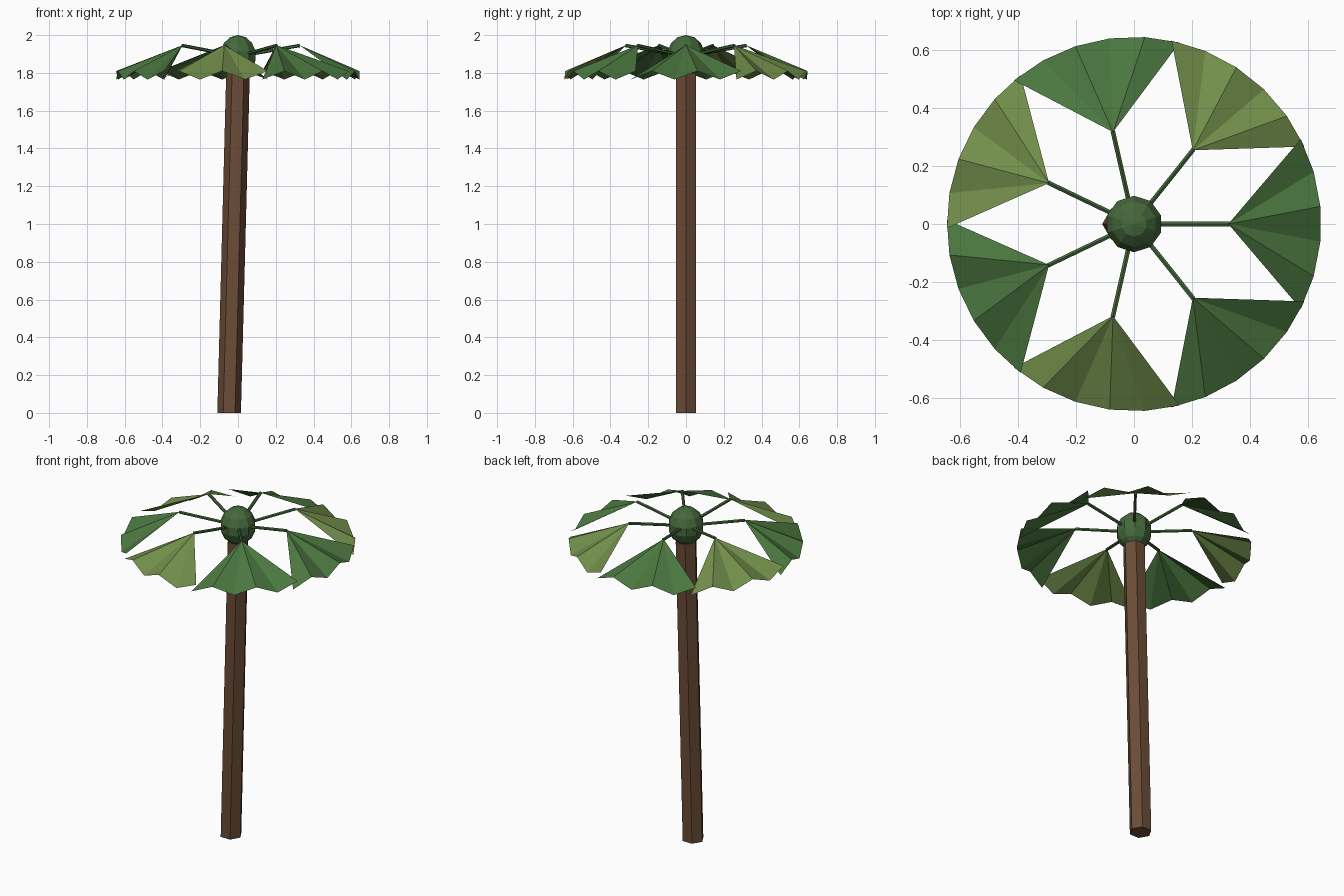
import bpy, bmesh
from math import pi, cos, sin, radians
from mathutils import Vector

if "Cube" in bpy.data.objects:
    bpy.data.objects.remove(bpy.data.objects["Cube"])


def material(name, rgb):
    m = bpy.data.materials.new(name)
    m.diffuse_color = (*rgb, 1)
    m.use_nodes = True
    m.node_tree.nodes["Principled BSDF"].inputs["Base Color"].default_value = m.diffuse_color
    return m


BARK = material("bark", (0.147, 0.072, 0.038))
GREEN = material("green", (0.070, 0.185, 0.050))
LIGHT = material("light_green", (0.165, 0.270, 0.070))
STEM = material("stem_green", (0.060, 0.140, 0.045))


def make(name, bm, mat):
    mesh = bpy.data.meshes.new(name)
    bm.normal_update()
    bm.to_mesh(mesh)
    bm.free()
    mesh.materials.append(mat)
    ob = bpy.data.objects.new(name, mesh)
    bpy.context.collection.objects.link(ob)
    return ob


def polar(r, a, z):
    return Vector((r * cos(a), r * sin(a), z))


# leaning hexagonal trunk with level ends
bm = bmesh.new()
low, top = Vector((-0.047, 0, 0)), Vector((0, 0, 1.8))
rings = [[bm.verts.new(c + polar(0.0625, i * pi / 3, 0)) for i in range(6)]
         for c in (low, top)]
for i in range(6):
    j = (i + 1) % 6
    bm.faces.new((rings[0][i], rings[0][j], rings[1][j], rings[1][i]))
bm.faces.new(rings[0][::-1])
bm.faces.new(rings[1])
make("trunk", bm, BARK)

# faceted crown bulb, slightly taller than wide
bm = bmesh.new()
bmesh.ops.create_uvsphere(bm, u_segments=10, v_segments=7, radius=1)
bmesh.ops.scale(bm, vec=(0.1, 0.1, 0.11), verts=bm.verts)
bmesh.ops.translate(bm, vec=(0, 0, 1.89), verts=bm.verts)
make("crown", bm, STEM)

# seven stems, each carrying a pleated fan leaf
for k in range(7):
    a = k * 2 * pi / 7
    start, tip = Vector((0, 0, 1.888)), polar(0.328, a, 1.945)
    d = tip - start
    bm = bmesh.new()
    bmesh.ops.create_cone(bm, cap_ends=True, segments=6, radius1=0.009,
                          radius2=0.009, depth=d.length)
    stem = make(f"leaf_stem_{k + 1}", bm, STEM)
    stem.location = (start + tip) / 2
    stem.rotation_euler = d.to_track_quat('Z', 'Y').to_euler()

    bm = bmesh.new()
    apex = bm.verts.new(polar(0.325, a, 1.947))
    rim = [bm.verts.new(polar(0.645, a + radians(-27 + 10.8 * i),
                              1.81 if i % 2 else 1.765)) for i in range(6)]
    for p, q in zip(rim, rim[1:]):
        bm.faces.new((apex, p, q))
    make(f"fan_leaf_{k + 1}", bm, LIGHT if k % 2 else GREEN)
